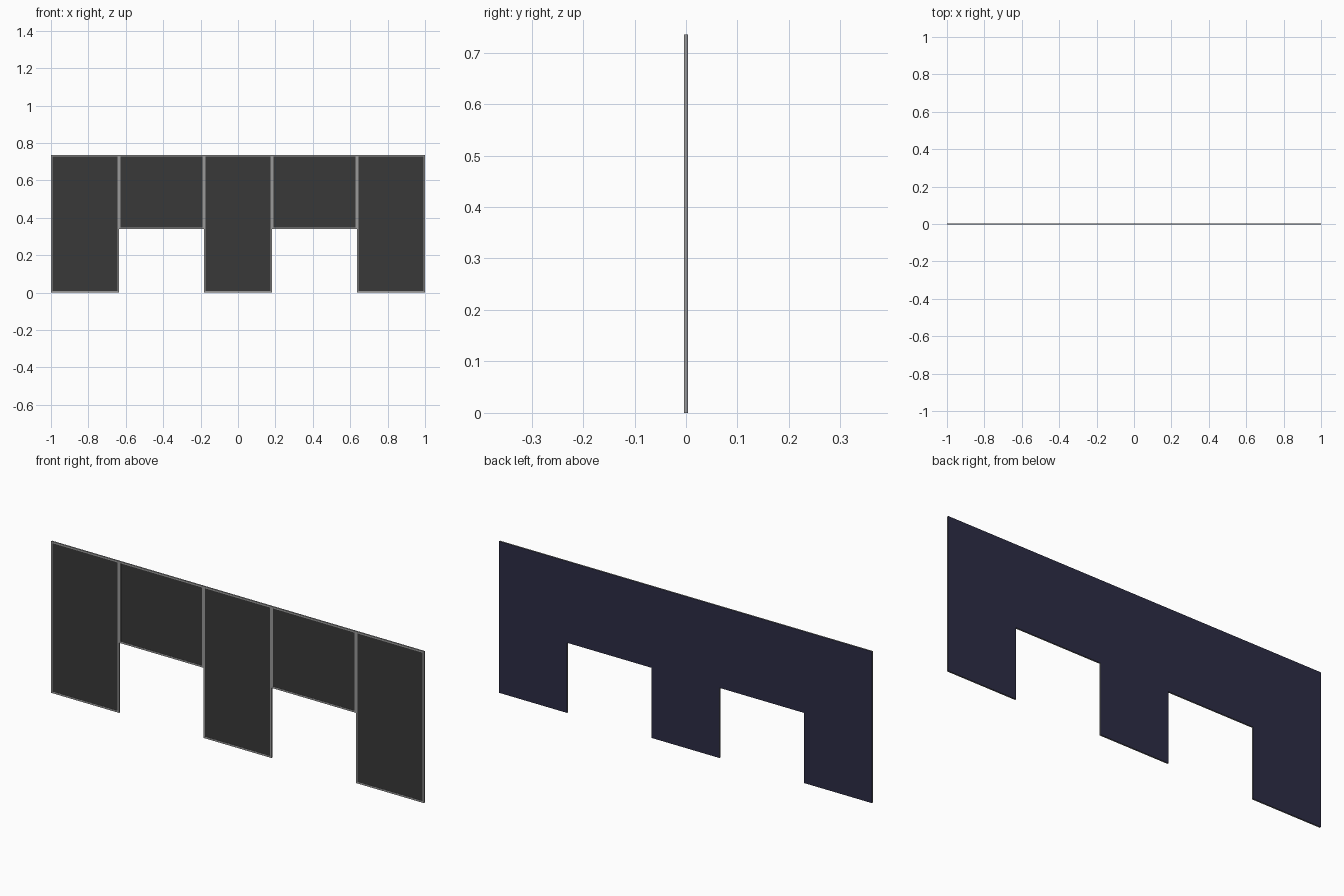
import bpy

if "Cube" in bpy.data.objects:
    bpy.data.objects.remove(bpy.data.objects["Cube"])

TOP, T, BAR = 0.735, 0.0035, 0.008   # top height, half thickness, frame bar width


def material(name, rgb):
    m = bpy.data.materials.new(name)
    m.diffuse_color = (*rgb, 1)
    m.use_nodes = True
    m.node_tree.nodes["Principled BSDF"].inputs["Base Color"].default_value = m.diffuse_color
    return m


grey = material("frame grey", (0.32, 0.32, 0.32))
dark = material("panel charcoal", (0.04, 0.04, 0.04))
navy = material("back navy", (0.025, 0.025, 0.06))


def finish(name, verts, faces, mat):
    mesh = bpy.data.meshes.new(name)
    mesh.from_pydata(verts, [], faces)
    mesh.materials.append(mat)
    ob = bpy.data.objects.new(name, mesh)
    bpy.context.collection.objects.link(ob)
    return ob


def rect(x0, x1, z0, z1, y):
    return [(x0, y, z0), (x1, y, z0), (x1, y, z1), (x0, y, z1)]


def slab(name, x0, x1, z0, z1, y0, y1, mat):
    verts = rect(x0, x1, z0, z1, y0) + rect(x0, x1, z0, z1, y1)
    faces = [(0, 1, 2, 3), (7, 6, 5, 4)]
    faces += [(i, i + 4, (i + 1) % 4 + 4, (i + 1) % 4) for i in range(4)]
    return finish(name, verts, faces, mat)


def frame(name, x0, x1, z0, z1):
    b = BAR
    verts = []
    for y in (-T, T - 0.0005):
        verts += rect(x0, x1, z0, z1, y)
        verts += rect(x0 + b, x1 - b, z0 + b, z1 - b, y)
    faces = []
    for i in range(4):
        j = (i + 1) % 4
        faces += [(i, j, j + 4, i + 4), (i + 12, j + 12, j + 8, i + 8),
                  (i, i + 8, j + 8, j), (i + 4, j + 4, j + 12, i + 12)]
    return finish(name, verts, faces, grey)


# Five framed panels: tall ones alternate with short ones
edges = [-1, -0.635, -0.182, 0.182, 0.635, 1]
for n in range(5):
    x0, x1 = edges[n], edges[n + 1]
    z0 = 0.34 if n % 2 else 0
    kind = "short" if n % 2 else "tall"
    frame(f"{kind}_panel_frame_{n}", x0, x1, z0, TOP)
    slab(f"{kind}_panel_face_{n}", x0 + BAR, x1 - BAR, z0 + BAR, TOP - BAR,
         -T + 0.001, T - 0.0005, dark)
    slab(f"{kind}_panel_back_{n}", x0, x1, z0, TOP, T - 0.0005, T, navy)
